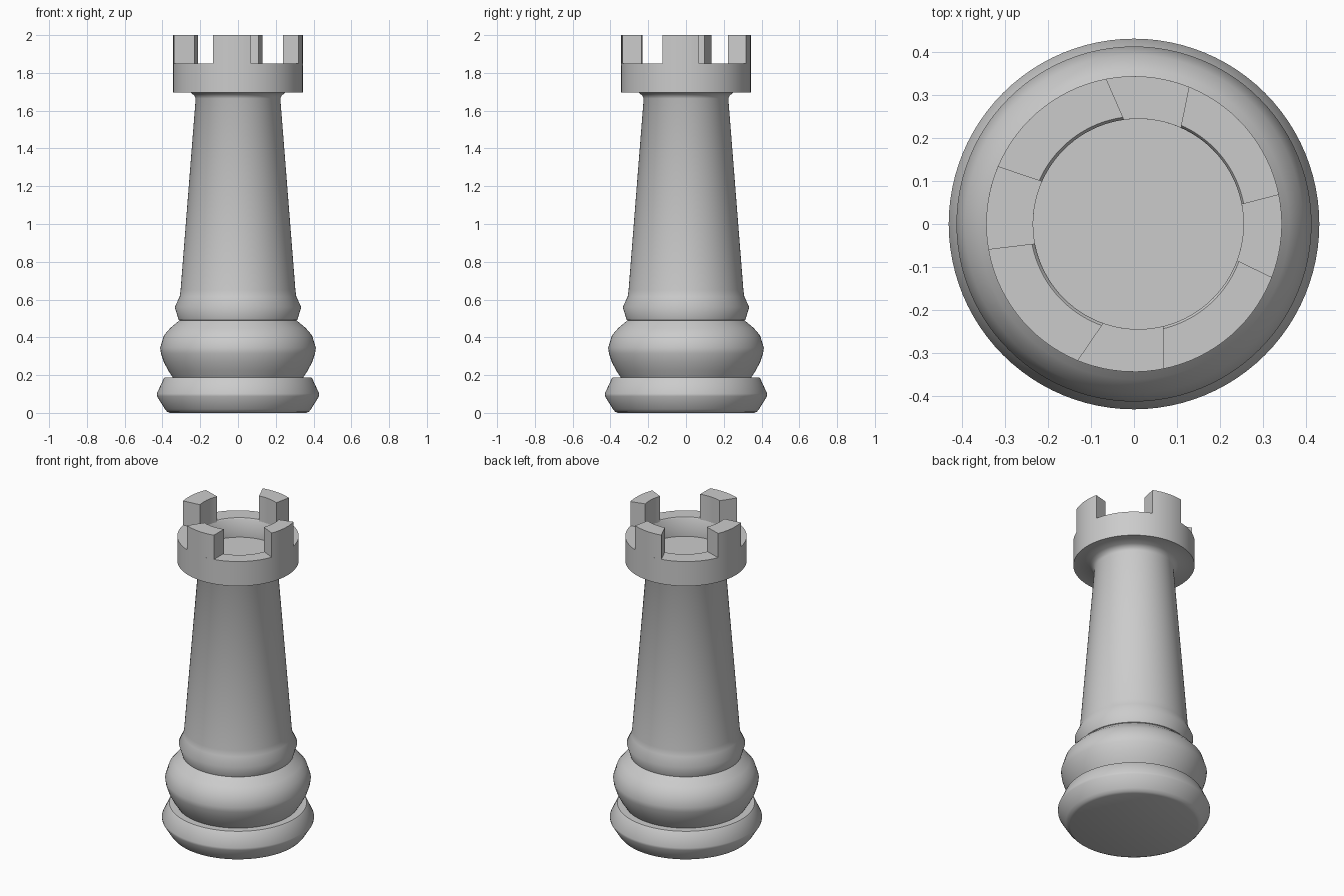
import bpy, bmesh, math

if "Cube" in bpy.data.objects:
    bpy.data.objects.remove(bpy.data.objects["Cube"])

N = 96
grey = bpy.data.materials.new("stone grey")
grey.diffuse_color = (0.6, 0.6, 0.6, 1)
grey.use_nodes = True
grey.node_tree.nodes["Principled BSDF"].inputs["Base Color"].default_value = grey.diffuse_color


def finish(bm, name):
    bmesh.ops.recalc_face_normals(bm, faces=bm.faces)
    me = bpy.data.meshes.new(name)
    bm.to_mesh(me)
    bm.free()
    ob = bpy.data.objects.new(name, me)
    bpy.context.collection.objects.link(ob)
    me.materials.append(grey)
    bpy.ops.object.select_all(action='DESELECT')
    ob.select_set(True)
    bpy.context.view_layer.objects.active = ob
    bpy.ops.object.shade_smooth_by_angle(angle=math.radians(45))
    return ob


def point(r, z, a, dx=0):
    return (dx + r * math.cos(a), r * math.sin(a), z)


def lathe(name, profile):
    """Revolve (radius, z, x offset) points, capping both ends."""
    bm = bmesh.new()
    rings = [[bm.verts.new(point(p[0], p[1], 2 * math.pi * i / N, p[2] if len(p) > 2 else 0))
              for i in range(N)] for p in profile]
    for a, b in zip(rings, rings[1:]):
        for i in range(N):
            j = (i + 1) % N
            bm.faces.new((a[i], a[j], b[j], b[i]))
    bm.faces.new(rings[0][::-1])
    bm.faces.new(rings[-1])
    return finish(bm, name)


# Body: foot, belly, collar, tapered shaft, crown with sunken floor
lathe("tower_body", [
    (0.36, 0), (0.375, 0.006), (0.387, 0.02), (0.429, 0.088), (0.43, 0.102),
    (0.394, 0.18), (0.388, 0.187), (0.345, 0.187),
    (0.37, 0.225), (0.393, 0.27), (0.408, 0.315), (0.412, 0.345),
    (0.392, 0.41), (0.36, 0.448), (0.31, 0.49),
    (0.314, 0.492), (0.335, 0.56), (0.309, 0.615), (0.304, 0.65),
    (0.224, 1.665), (0.232, 1.68), (0.25, 1.696), (0.343, 1.696),
    (0.343, 1.849), (0.25, 1.849, 0.009), (0.244, 1.842, 0.01), (0.244, 1.73, 0.01),
])

# Battlements: (outer start, outer end, inner start, inner end) in degrees
blocks = [(68, 101, 66, 98), (-21.3, 11.6, -20.5, 11),
          (-112.5, -78.5, -109.6, -76), (157, 190, 156, 191)]
for k, (o0, o1, i0, i1) in enumerate(blocks):
    bm = bmesh.new()
    S = 10
    cols = []
    for s in range(S + 1):
        t = s / S
        ao = math.radians(o0 + (o1 - o0) * t)
        ai = math.radians(i0 + (i1 - i0) * t)
        cols.append([bm.verts.new(c) for c in (
            point(0.343, 1.84, ao), point(0.343, 2, ao),
            point(0.244, 2, ai, 0.01), point(0.244, 1.84, ai, 0.01))])
    for a, b in zip(cols, cols[1:]):
        for i in range(4):
            j = (i + 1) % 4
            bm.faces.new((a[i], b[i], b[j], a[j]))
    bm.faces.new(cols[0])
    bm.faces.new(cols[-1][::-1])
    finish(bm, f"battlement_{k + 1}")
